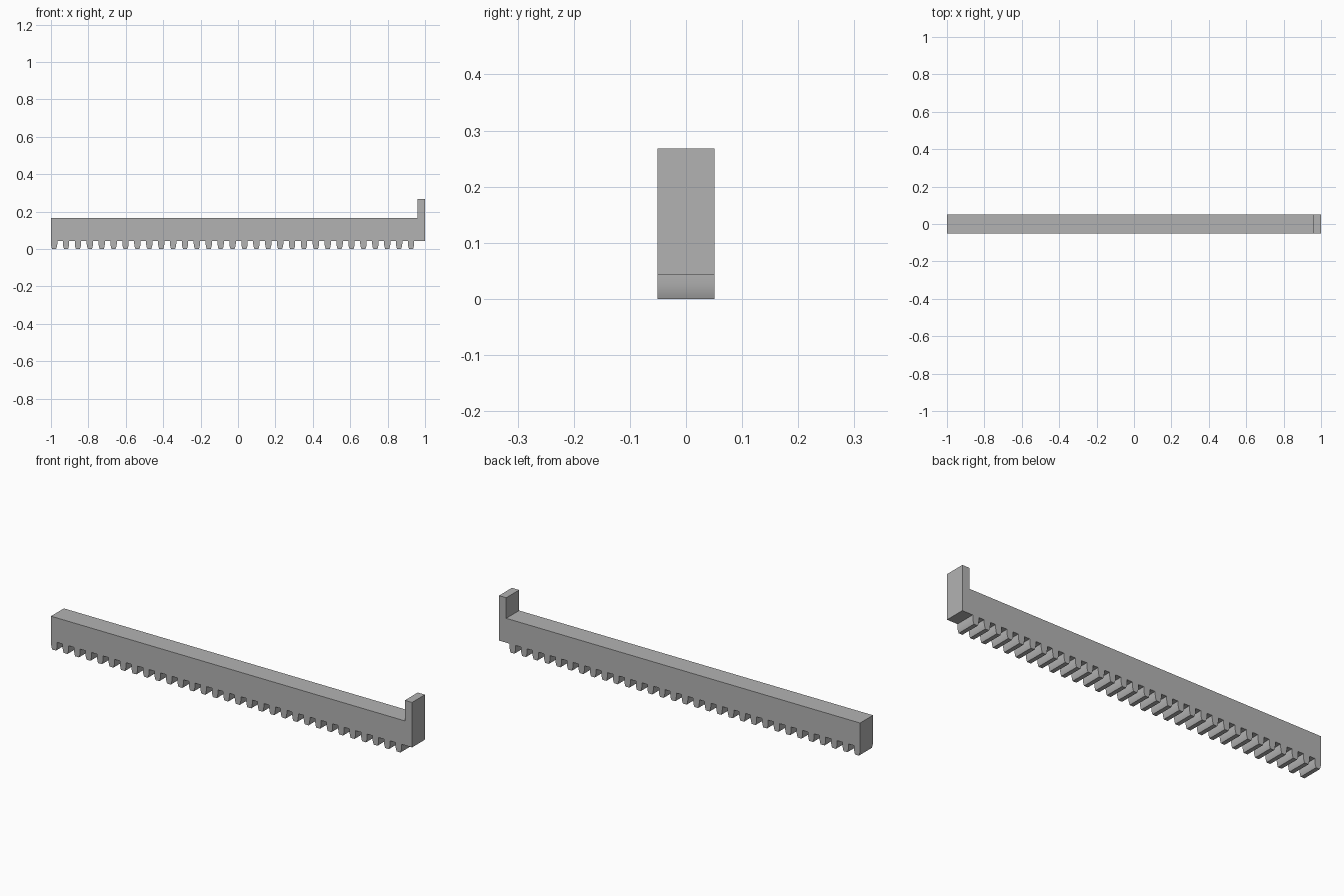
import bpy, bmesh

cube = bpy.data.objects.get("Cube")
if cube:
    bpy.data.objects.remove(cube)

HALF_DEPTH = 0.051
ROOT_Z, BAR_TOP, STOP_TOP = 0.043, 0.165, 0.268
STOP_X = 0.96
TEETH, PITCH, HALF_TOOTH = 31, 0.0636, 0.017

grey = bpy.data.materials.new("plain grey")
grey.use_nodes = True
grey.diffuse_color = (0.45, 0.45, 0.45, 1)
grey.node_tree.nodes["Principled BSDF"].inputs["Base Color"].default_value = grey.diffuse_color

# One flank of a tooth: (half width, height), from root to tip
flank = [(HALF_TOOTH, ROOT_Z), (HALF_TOOTH, 0.027), (0.0155, 0.016),
         (0.0132, 0.007), (0.0105, 0)]


def extrude_profile(name, points):
    """Extrude an x-z outline through the depth of the rack."""
    bm = bmesh.new()
    face = bm.faces.new([bm.verts.new((x, -HALF_DEPTH, z)) for x, z in points])
    result = bmesh.ops.extrude_face_region(bm, geom=[face])
    moved = [v for v in result["geom"] if isinstance(v, bmesh.types.BMVert)]
    bmesh.ops.translate(bm, verts=moved, vec=(0, 2 * HALF_DEPTH, 0))
    bmesh.ops.recalc_face_normals(bm, faces=bm.faces)
    mesh = bpy.data.meshes.new(name)
    bm.to_mesh(mesh)
    bm.free()
    mesh.materials.append(grey)
    obj = bpy.data.objects.new(name, mesh)
    bpy.context.collection.objects.link(obj)
    return obj


# Outline: row of teeth along the bottom, then the end stop and bar top
outline = []
for i in range(TEETH):
    centre = -1 + HALF_TOOTH + i * PITCH
    outline += [(centre - w, z) for w, z in flank]
    outline += [(centre + w, z) for w, z in reversed(flank)]
outline += [(1, ROOT_Z), (1, STOP_TOP), (STOP_X, STOP_TOP),
            (STOP_X, BAR_TOP), (-1, BAR_TOP)]

rack = extrude_profile("toothed_rack", outline)

# Smooth the curved flanks, keep every other edge sharp
bpy.ops.object.select_all(action="DESELECT")
rack.select_set(True)
bpy.context.view_layer.objects.active = rack
bpy.ops.object.shade_smooth_by_angle(angle=0.6)
